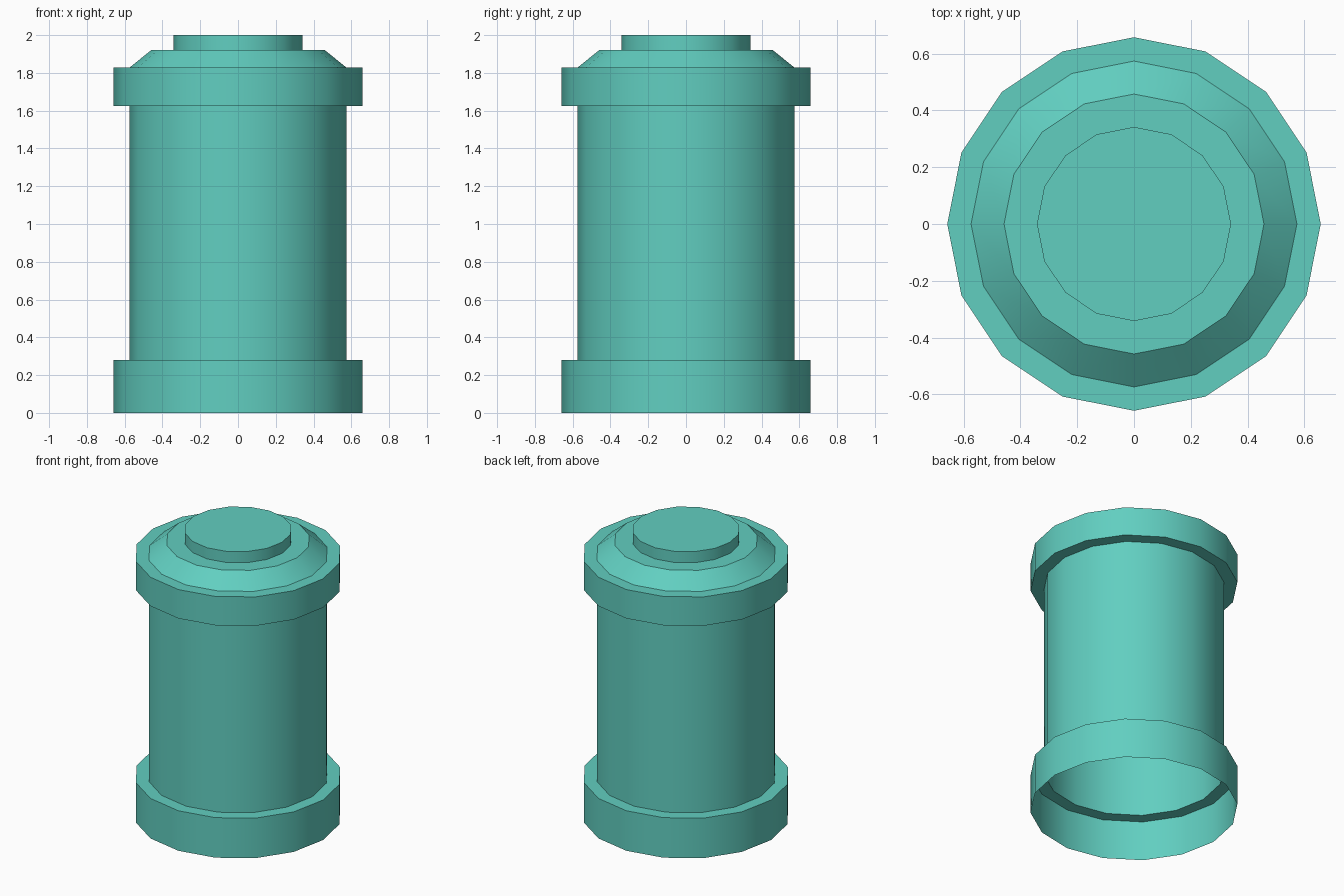
import bpy, bmesh, math

if "Cube" in bpy.data.objects:
    bpy.data.objects.remove(bpy.data.objects["Cube"])

SIDES = 16

# Outer profile (radius, height), open at the bottom
PROFILE = [
    (0.658, 0.0), (0.658, 0.28),      # foot collar
    (0.574, 0.28), (0.574, 1.626),    # body
    (0.658, 1.626), (0.658, 1.828),   # upper collar
    (0.574, 1.828), (0.458, 1.922),   # sloped shoulder
    (0.342, 1.922), (0.342, 2.0),     # cap
]

# Revolve the profile into one continuous shell
bm = bmesh.new()
rings = []
for r, z in PROFILE:
    rings.append([bm.verts.new((r * math.cos(2 * math.pi * i / SIDES),
                                r * math.sin(2 * math.pi * i / SIDES), z))
                  for i in range(SIDES)])
for low, high in zip(rings, rings[1:]):
    for i in range(SIDES):
        j = (i + 1) % SIDES
        bm.faces.new((low[i], low[j], high[j], high[i]))

# Flat cap top
bm.faces.new(rings[-1])

mesh = bpy.data.meshes.new("canister")
bm.to_mesh(mesh)
bm.free()
canister = bpy.data.objects.new("canister", mesh)
bpy.context.collection.objects.link(canister)

# Teal colour
teal = bpy.data.materials.new("teal")
teal.diffuse_color = (0.12, 0.62, 0.53, 1)
teal.use_nodes = True
teal.node_tree.nodes["Principled BSDF"].inputs["Base Color"].default_value = teal.diffuse_color
mesh.materials.append(teal)

# Smooth around the sides, sharp at the rims
bpy.context.view_layer.objects.active = canister
canister.select_set(True)
bpy.ops.object.shade_smooth_by_angle(angle=math.radians(30))
